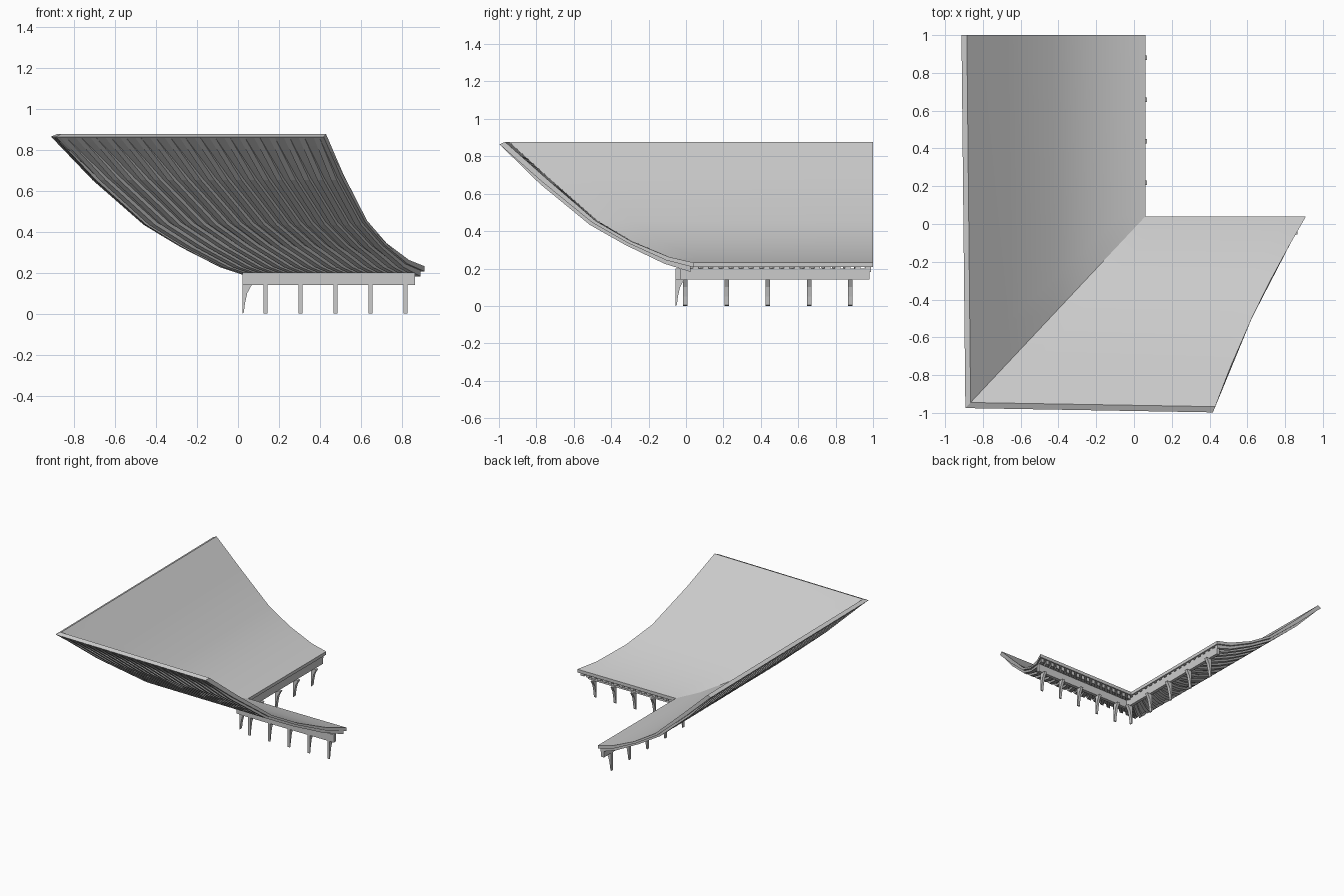
import bpy, bmesh
from math import radians

if "Cube" in bpy.data.objects:
    bpy.data.objects.remove(bpy.data.objects["Cube"])

# (distance from eave, height) profiles of the swept roof
TOP = [(0, .232), (.13, .262), (.33, .345), (.52, .455), (.78, .68), (1.0, .877)]
DECK_UNDER = [(0, .207), (.142, .243), (.345, .335), (.537, .445), (.803, .663), (1.03, .864)]
RAFTER_TOP = [(.015, .212), (.142, .248), (.345, .34), (.537, .45), (.803, .668), (1.01, .862)]
RAFTER_UNDER = [(.015, .182), (.155, .226), (.36, .325), (.55, .433), (.815, .652), (1.024, .858)]
GABLE = [(0, .91), (.13, .835), (.33, .725), (.52, .63), (.78, .515), (1.0, .43), (1.03, .418)]


def gable_x(d):
    for (a, xa), (b, xb) in zip(GABLE, GABLE[1:]):
        if d <= b:
            return xa + (xb - xa) * (d - a) / (b - a)
    return GABLE[-1][1]


# s runs along the eave from the valley, d runs up the slope
def side_wing(s, d, z):
    y = .04 - .985 * d
    return (.06 - d * (.925 + .02 * s), y + (1 - y) * s, z)


def front_wing(s, d, z):
    x = .06 - .925 * d
    return (x + (gable_x(d) - x) * s, .04 - d * (.985 + .022 * s), z)


def run_length(wing, d):
    a, b = wing(0, d, 0), wing(1, d, 0)
    return max(abs(a[0] - b[0]), abs(a[1] - b[1])) if wing is side_wing else abs(a[0] - b[0])


def finish(name, bm, smooth=False):
    bmesh.ops.recalc_face_normals(bm, faces=bm.faces)
    me = bpy.data.meshes.new(name)
    bm.to_mesh(me)
    bm.free()
    ob = bpy.data.objects.new(name, me)
    bpy.context.collection.objects.link(ob)
    if smooth:
        bpy.ops.object.select_all(action='DESELECT')
        ob.select_set(True)
        bpy.context.view_layer.objects.active = ob
        bpy.ops.object.shade_smooth_by_angle(angle=radians(30))
    return ob


def loft(bm, rings):
    rings = [[bm.verts.new(p) for p in r] for r in rings]
    n = len(rings[0])
    for a, b in zip(rings, rings[1:]):
        for i in range(n):
            j = (i + 1) % n
            bm.faces.new((a[i], a[j], b[j], b[i]))
    bm.faces.new(rings[0])
    bm.faces.new(rings[-1][::-1])


def deck(name, wing):
    bm = bmesh.new()
    outline = TOP + DECK_UNDER[::-1]
    loft(bm, [[wing(i / 8, d, z) for d, z in outline] for i in range(9)])
    finish(name, bm, True)


def rafters(name, wing, count, width):
    bm = bmesh.new()
    for i in range(count):
        s = (i + .5) / count
        rings = []
        for (dt, zt), (du, zu) in zip(RAFTER_TOP, RAFTER_UNDER):
            h = width / 2 / run_length(wing, dt)
            rings.append([wing(s - h, dt, zt), wing(s + h, dt, zt),
                          wing(s + h, du, zu), wing(s - h, du, zu)])
        loft(bm, rings)
    finish(name, bm)


def box(name, lo, hi):
    bm = bmesh.new()
    rect = [(lo[0], lo[1]), (hi[0], lo[1]), (hi[0], hi[1]), (lo[0], hi[1])]
    loft(bm, [[(x, y, z) for x, y in rect] for z in (lo[2], hi[2])])
    finish(name, bm)


# Tapered bracket: (reach from wall, height)
BRACKET = [(0, 0), (.006, .005), (.012, .05), (.023, .1), (.046, .142), (0, .142)]


def brackets(name, centres, width, place):
    bm = bmesh.new()
    for c in centres:
        loft(bm, [[place(c + e, r, z) for r, z in BRACKET] for e in (-width / 2, width / 2)])
    finish(name, bm)


# Roof decks meeting in a valley
deck("side_roof_deck", side_wing)
deck("front_roof_deck", front_wing)

# Rafters fanning up the underside
rafters("side_rafters", side_wing, 18, .03)
rafters("front_rafters", front_wing, 18, .028)

# Eave beams
box("side_eave_beam", (.022, -.05, .14), (.046, .98, .2))
box("front_eave_beam", (.046, -.055, .14), (.865, -.03, .2))

# Wall brackets under the beams
brackets("side_brackets", [-.003 + .2205 * i for i in range(5)], .024,
         lambda c, r, z: (.022 + r, c, z))
brackets("front_brackets", [.135 + .171 * i for i in range(5)], .02,
         lambda c, r, z: (c, -.055 + r, z))
